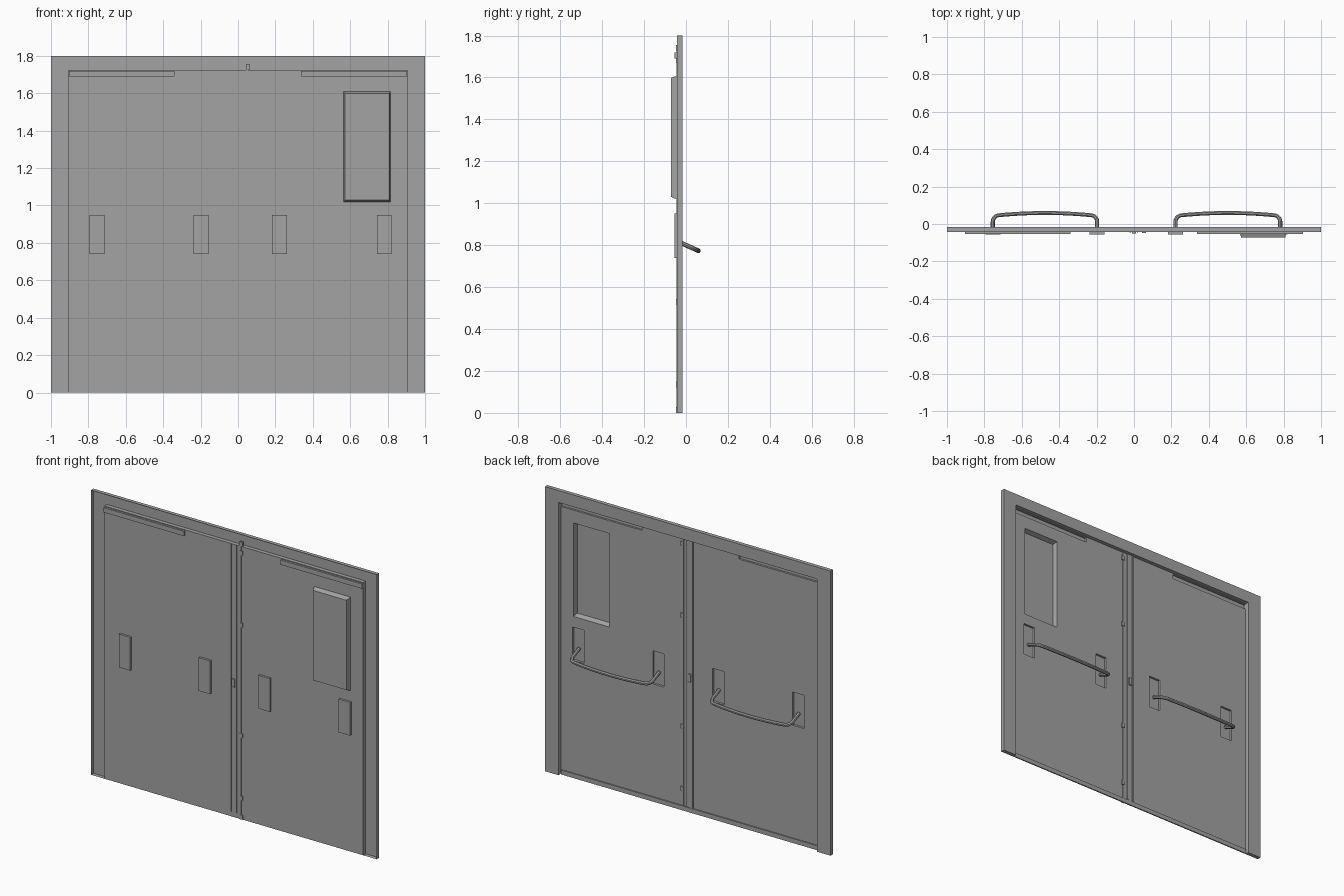
import bpy, bmesh, math

if "Cube" in bpy.data.objects:
    bpy.data.objects.remove(bpy.data.objects["Cube"])

FACE, BACK = -0.017, -0.042   # frame face and recessed door sheet depth

# Dark grey paint
paint = bpy.data.materials.new("dark_grey")
paint.diffuse_color = (0.37, 0.37, 0.37, 1)
paint.use_nodes = True
paint.node_tree.nodes["Principled BSDF"].inputs["Base Color"].default_value = paint.diffuse_color


def finish(name, bm):
    bmesh.ops.remove_doubles(bm, verts=bm.verts, dist=1e-5)
    mesh = bpy.data.meshes.new(name)
    bm.to_mesh(mesh)
    bm.free()
    mesh.materials.append(paint)
    ob = bpy.data.objects.new(name, mesh)
    bpy.context.collection.objects.link(ob)
    return ob


def quad(bm, *pts):
    return bm.faces.new([bm.verts.new(p) for p in pts])


def rect(x0, x1, z0, z1, y):
    return [(x1, y, z0), (x0, y, z0), (x0, y, z1), (x1, y, z1)]


def steps(bm, loops):
    """Join nested rectangles into walls, capping the last one."""
    for a, b in zip(loops, loops[1:]):
        for i in range(4):
            j = (i + 1) % 4
            quad(bm, a[i], a[j], b[j], b[i])
    quad(bm, *loops[-1])


def box(name, x0, x1, y0, y1, z0, z1):
    bm = bmesh.new()
    bmesh.ops.create_cube(bm, size=1)
    for v in bm.verts:
        v.co = (x1 if v.co.x > 0 else x0, y1 if v.co.y > 0 else y0,
                z1 if v.co.z > 0 else z0)
    return finish(name, bm)


def leaf(name, x0, x1, openings):
    """Door sheet with rectangular openings left out."""
    bm = bmesh.new()
    xs = sorted({x0, x1, *[v for o in openings for v in o[:2]]})
    zs = sorted({0, 1.725, *[v for o in openings for v in o[2:]]})
    for a, b in zip(xs, xs[1:]):
        for c, d in zip(zs, zs[1:]):
            mx, mz = (a + b) / 2, (c + d) / 2
            if not any(o[0] < mx < o[1] and o[2] < mz < o[3] for o in openings):
                quad(bm, *rect(a, b, c, d, BACK))
    return finish(name, bm)


def pocket(name, o, depth):
    bm = bmesh.new()
    steps(bm, [rect(*o, BACK), rect(*o, depth)])
    return finish(name, bm)


def handle(name, x0, x1):
    """Bowed push bar with rounded corners, sloping down as it comes out."""
    r, reach, pts = 0.035, 0.047, [(x0, -0.05)]
    for i in range(7):
        t = math.pi / 2 * i / 6
        pts.append((x0 + r - r * math.cos(t), reach - r + r * math.sin(t)))
    half = (x1 - x0) / 2
    for i in range(1, 8):
        u = i / 8
        pts.append((x0 + r + (half - r) * u, reach + 0.012 * (1 - (1 - u) ** 2)))
    pts.append((x0 + half, reach + 0.012))
    pts += [(x0 + x1 - x, y) for x, y in reversed(pts[:-1])]
    cu = bpy.data.curves.new(name, 'CURVE')
    cu.dimensions = '3D'
    cu.bevel_depth = 0.011
    cu.bevel_resolution = 2
    cu.use_fill_caps = True
    cu.materials.append(paint)
    sp = cu.splines.new('POLY')
    sp.points.add(len(pts) - 1)
    for p, (x, y) in zip(sp.points, pts):
        p.co = (x, y, 0.80 - 0.45 * y, 1)
    ob = bpy.data.objects.new(name, cu)
    bpy.context.collection.objects.link(ob)
    bpy.context.view_layer.objects.active = ob
    ob.select_set(True)
    bpy.ops.object.convert(target='MESH')
    bpy.ops.object.shade_smooth_by_angle(angle=math.radians(40))
    bpy.context.object.select_set(False)


# Frame: hollow upside-down U with walls turned back
bm = bmesh.new()
outline = [(-1, 0), (-1, 1.8), (1, 1.8), (1, 0),
           (0.905, 0), (0.905, 1.725), (-0.905, 1.725), (-0.905, 0)]
bm.faces.new([bm.verts.new((x, FACE, z)) for x, z in outline])
for (xa, za), (xb, zb) in zip(outline, outline[1:] + outline[:1]):
    quad(bm, (xb, FACE, zb), (xa, FACE, za), (xa, BACK, za), (xb, BACK, zb))
finish("door_frame", bm)

# Door leaves, with openings for closers, handle plates and window
plate = lambda x: (x - 0.04, x + 0.04, 0.74, 0.95)
window = (0.555, 0.825, 1.0, 1.625)
sides = {
    "left": (-0.905, -0.02, (-0.755, -0.197), (-0.904, -0.34, 1.69, 1.72), []),
    "right": (0.018, 0.905, (0.222, 0.782), (0.336, 0.904, 1.69, 1.72), [window]),
}
for side, (x0, x1, ends, closer, extra) in sides.items():
    leaf(side + "_door", x0, x1, [closer, *map(plate, ends)] + extra)
    pocket(side + "_closer_recess", closer, -0.054)
    for i, x in enumerate(ends):
        pocket(f"{side}_handle_plate_{i + 1}", plate(x), -0.056)
    handle(side + "_push_bar", *ends)

# Window: flat trim, steep reveal and pane
bm = bmesh.new()
steps(bm, [rect(*window, BACK), rect(0.564, 0.816, 1.018, 1.609, BACK),
           rect(0.573, 0.809, 1.03, 1.598, -0.071)])
finish("window", bm)

# Centre strip with a bead along each edge, lock, threshold
box("centre_strip", -0.02, 0.018, -0.043, -0.037, 0, 1.725)
for side, x in (("left", -0.02), ("right", 0.018)):
    box(side + "_centre_bead", x - 0.003, x + 0.003, -0.046, -0.034, 0.03, 1.722)
box("lock", -0.01, 0.01, -0.05, -0.03, 0.825, 0.875)
box("threshold", -0.9, 0.9, -0.0415, -0.034, 0, 0.028)

# Vertical latch rod with its brackets
box("latch_rod", 0.044, 0.053, -0.046, -0.038, 0, 1.755)
for i, z in enumerate((0.015, 0.135, 0.53, 1.23, 1.685, 1.742)):
    box(f"rod_bracket_{i + 1}", 0.042, 0.064, -0.048, -0.035, z - 0.014, z + 0.014)
